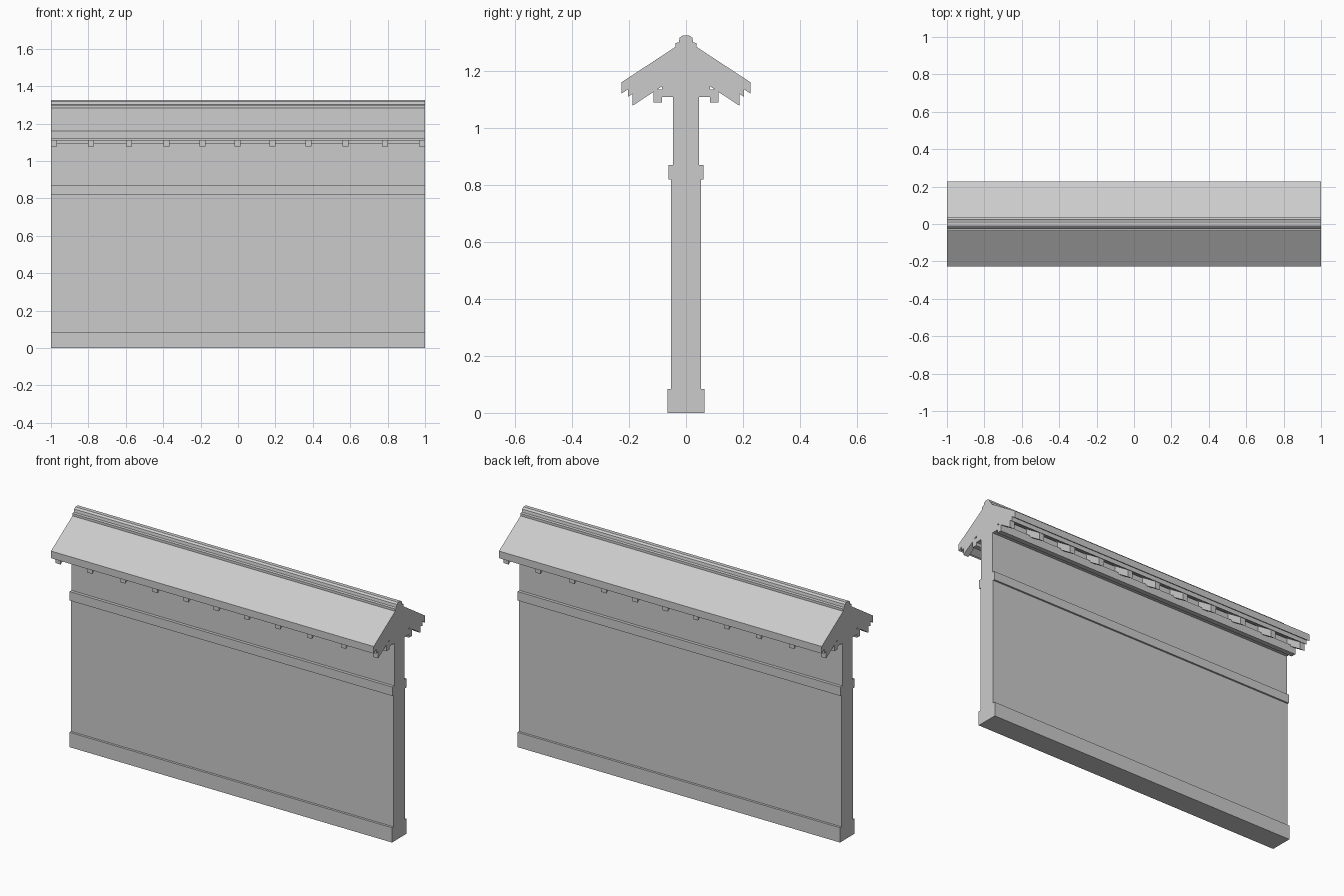
import bpy

if "Cube" in bpy.data.objects:
    bpy.data.objects.remove(bpy.data.objects["Cube"])

S = 0.655  # roof pitch


def extrude(name, profile, x0=-1.0, x1=1.0):
    """Sweep a closed (y, z) profile along x."""
    n = len(profile)
    verts = [(x, y, z) for x in (x0, x1) for y, z in profile]
    faces = [(i, (i + 1) % n, n + (i + 1) % n, n + i) for i in range(n)]
    faces += [tuple(reversed(range(n))), tuple(range(n, 2 * n))]
    mesh = bpy.data.meshes.new(name)
    mesh.from_pydata(verts, [], faces)
    mesh.update()
    ob = bpy.data.objects.new(name, mesh)
    bpy.context.collection.objects.link(ob)
    return ob


def symmetric(half):
    """Complete a profile given its +y half, listed bottom to top."""
    return half + [(-y, z) for y, z in reversed(half) if y > 0]


def block(name, y, z0, z1):
    return extrude(name, symmetric([(y, z0), (y, z1)]))


def chevron(y, bottom, top):
    """Pitched slab with plumb-cut eaves at +-y."""
    return [(0, bottom + S * y), (y, bottom), (y, top),
            (0, top + S * y), (-y, top), (-y, bottom)]


# Wall: plinth, main panel, string course, upper panel
block("plinth", 0.065, 0, 0.083)
block("wall_panel", 0.052, 0.083, 0.82)
block("string_course", 0.062, 0.82, 0.87)
block("upper_wall", 0.045, 0.87, 1.11)

# Wall head filling the gable under the roof
extrude("wall_head", symmetric([(0.085, 1.108), (0.085, 1.185), (0, 1.24)]))

# Roof layers
extrude("roof_slab", chevron(0.227, 1.12, 1.16))
extrude("roof_underlay", chevron(0.203, 1.11, 1.14))

# Ridge cap
extrude("ridge_cap", symmetric([(0.037, 1.27), (0.037, 1.298), (0.025, 1.301),
                                (0.022, 1.317), (0.011, 1.325)]))

# Purlins along both sides
for side, label in ((-1, "front"), (1, "back")):
    extrude(label + "_purlin", [(side * y, z) for y, z in (
        (0.085, 1.09), (0.114, 1.09), (0.114, 1.135), (0.085, 1.135))])

# Rafters
rafter_x = [-0.984, -0.787, -0.582, -0.382, -0.19, -0.003,
            0.184, 0.378, 0.575, 0.785, 0.984]
for i, x in enumerate(rafter_x):
    extrude(f"rafter_{i + 1}", chevron(0.188, 1.078, 1.13), x - 0.016, x + 0.016)

# Consistent outward normals
import bmesh
for ob in bpy.context.collection.objects:
    bm = bmesh.new()
    bm.from_mesh(ob.data)
    bmesh.ops.recalc_face_normals(bm, faces=bm.faces)
    bm.to_mesh(ob.data)
    bm.free()
